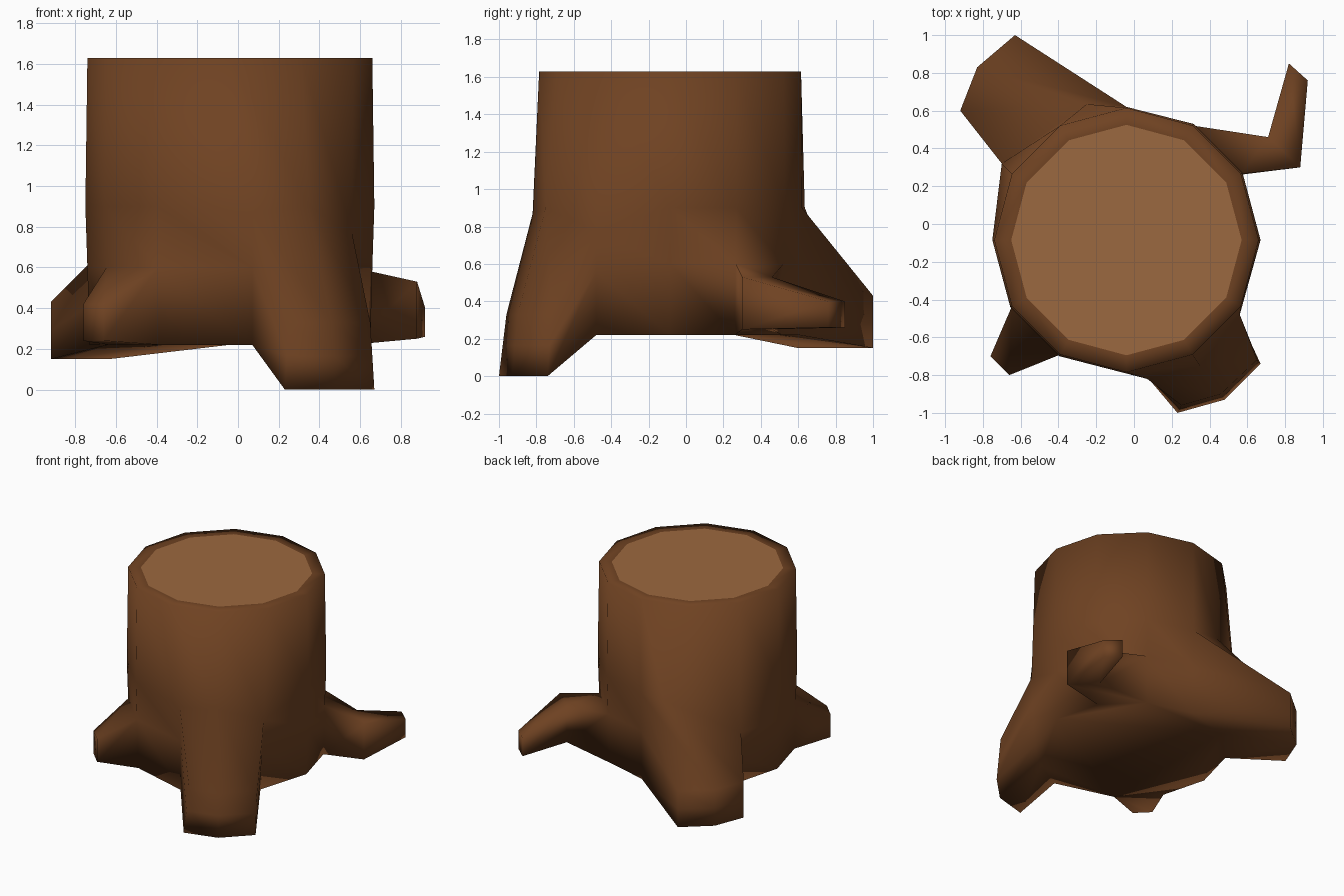
import bpy, bmesh, math

if "Cube" in bpy.data.objects:
    bpy.data.objects.remove(bpy.data.objects["Cube"])

SIDES = 12
CX, CY = -0.04, -0.085


def material(name, rgb):
    m = bpy.data.materials.new(name)
    m.diffuse_color = (*rgb, 1)
    m.use_nodes = True
    m.node_tree.nodes["Principled BSDF"].inputs["Base Color"].default_value = m.diffuse_color
    return m


bm = bmesh.new()


def ring(radius, z, moved={}):
    """Twelve-sided ring, with a few vertices pulled to where roots begin."""
    out = []
    for k in range(SIDES):
        a = math.tau * k / SIDES
        co = (CX + radius * math.cos(a), CY + radius * math.sin(a), z)
        out.append(bm.verts.new(moved.get(k, co)))
    return out


def skin(grid):
    for up, low in zip(grid, grid[1:]):
        for i in range(len(up) - 1):
            bm.faces.new((up[i], low[i], low[i + 1], up[i + 1]))


def border(g):
    return (g[0] + [row[-1] for row in g[1:-1]] + g[-1][::-1]
            + [row[0] for row in g[-2:0:-1]])


def grow(patch, top, bottom, z_top, z_bottom):
    """Extrude a patch of the trunk out to a new outline; returns the new patch."""
    n = len(patch) - 1
    new = []
    for r in range(n + 1):
        t = r / n
        new.append([bm.verts.new((a[0] + (b[0] - a[0]) * t,
                                  a[1] + (b[1] - a[1]) * t,
                                  z_top + (z_bottom - z_top) * t))
                    for a, b in zip(top, bottom)])
    p, q = border(patch), border(new)
    for i in range(len(p)):
        j = (i + 1) % len(p)
        bm.faces.new((p[i], p[j], q[j], q[i]))
    return new


# Trunk rings, top to bottom
inner = ring(0.61, 1.63)
rings = [
    ring(0.70, 1.63),
    ring(0.71, 0.90, {3: (-0.04, 0.62, 0.90), 4: (-0.25, 0.635, 0.90),
                      5: (-0.70, 0.32, 0.65), 9: (0.07, -0.82, 0.87),
                      10: (0.35, -0.75, 0.90), 11: (0.56, -0.48, 0.77)}),
    ring(0.70, 0.60, {5: (-0.69, 0.31, 0.44), 9: (0.07, -0.81, 0.60),
                      11: (0.55, -0.48, 0.56)}),
    ring(0.69, 0.22, {9: (0.07, -0.81, 0.22), 11: (0.53, -0.48, 0.22)}),
]

# Roots: columns, first ring, then sections of (top outline, bottom outline, z top, z bottom)
back_tip = [(-0.63, 1.0), (-0.83, 0.83), (-0.92, 0.60)]
left_tip = [(-0.76, -0.70), (-0.66, -0.80)]
elbow = [(0.88, 0.30), (0.71, 0.46)]
right_tip = [(0.92, 0.76), (0.82, 0.85)]
roots = [
    ([9, 10, 11], 1, [([(0.25, -0.96), (0.46, -0.90), (0.65, -0.72)],
                      [(0.23, -1.0), (0.48, -0.93), (0.67, -0.74)], 0.33, 0.0)]),
    ([3, 4, 5], 1, [(back_tip, back_tip, 0.43, 0.15)]),
    ([7, 8], 2, [(left_tip, left_tip, 0.42, 0.24)]),
    ([1, 2], 2, [(elbow, elbow, 0.53, 0.25), (right_tip, right_tip, 0.40, 0.26)]),
]
open_cells = set()
for cols, first, sections in roots:
    patch = [[r[c] for c in cols] for r in rings[first:]]
    for section in sections:
        patch = grow(patch, *section)
    skin(patch)
    open_cells |= {(r, c) for r in range(first, 3) for c in cols[:-1]}

# Bark walls, rim and underside
for r in range(3):
    for c in range(SIDES):
        if (r, c) not in open_cells:
            d = (c + 1) % SIDES
            skin([[rings[r][c], rings[r][d]], [rings[r + 1][c], rings[r + 1][d]]])
for c in range(SIDES):
    d = (c + 1) % SIDES
    bm.faces.new((inner[c], rings[0][c], rings[0][d], inner[d]))
bm.faces.new(rings[3][::-1])
for f in bm.faces:
    f.smooth = True

# Cut wood on top
cut = bm.faces.new(inner)
cut.material_index = 1
cut.smooth = False

bmesh.ops.recalc_face_normals(bm, faces=bm.faces[:])
mesh = bpy.data.meshes.new("tree_stump")
bm.to_mesh(mesh)
bm.free()
mesh.materials.append(material("bark", (0.16, 0.055, 0.016)))
mesh.materials.append(material("cut_wood", (0.33, 0.14, 0.05)))
bpy.context.collection.objects.link(bpy.data.objects.new("tree_stump", mesh))
